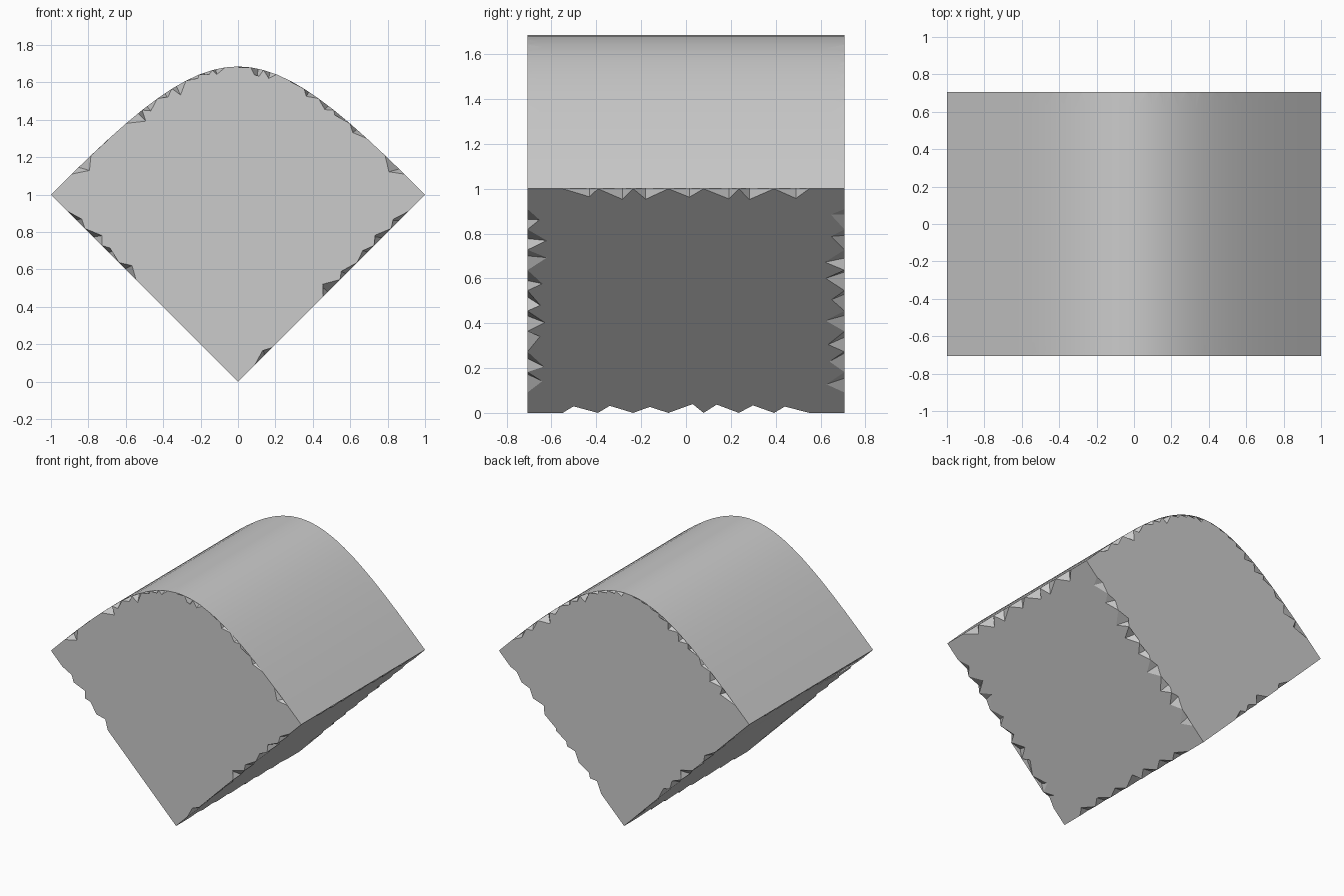
import bpy, bmesh, random
from mathutils import Vector

if "Cube" in bpy.data.objects:
    bpy.data.objects.remove(bpy.data.objects["Cube"])

random.seed(4)
H = 0.707            # half depth along y
N_Y = 9              # chips along each straight corner edge
CHIP = 0.065

# Cross-section: two flat sides meeting at the bottom, domed top
profile = []
for i in range(11):
    t = i / 11
    profile.append((t, t))
ctrl = [Vector((1, 1)), Vector((0.087, 1.913)), Vector((-0.087, 1.913)), Vector((-1, 1))]
for i in range(24):
    t = i / 24
    s = 1 - t
    p = ctrl[0]*s**3 + ctrl[1]*3*s*s*t + ctrl[2]*3*s*t*t + ctrl[3]*t**3
    profile.append((p.x, p.y))
for i in range(11):
    t = 1 - i / 11
    profile.append((-t, t))
pts = [Vector((x, 0, z)) for x, z in profile]
n = len(pts)
corners = {0, 11, 35}
centre = Vector((0, 0, 0.9))

bm = bmesh.new()


def at(p, y):
    return bm.verts.new((p.x, y, p.z))


front = [at(p, -H) for p in pts]
back = [at(p, H) for p in pts]


# Chipped corner edges running front to back
edge_in, edge_out = {}, {}      # vertex rows on the strips before and after
for c in corners:
    d_prev = (pts[c - 1] - pts[c]).normalized()
    d_next = (pts[(c + 1) % n] - pts[c]).normalized()
    row = [front[c]] + [at(pts[c], -H + 2*H*k/N_Y) for k in range(1, N_Y)] + [back[c]]
    a_row, b_row = [row[0]], [row[0]]
    for k in range(N_Y):
        if 0 < k < N_Y - 1:
            depth = CHIP * random.uniform(0.7, 1.1)
            y = -H + 2*H*(k + random.uniform(0.25, 0.8)) / N_Y
            a, b = at(pts[c] + d_prev*depth, y), at(pts[c] + d_next*depth*0.8, y)
            bm.faces.new((row[k], a, b))
            bm.faces.new((row[k + 1], b, a))
            a_row.append(a)
            b_row.append(b)
        a_row.append(row[k + 1])
        b_row.append(row[k + 1])
    edge_in[c], edge_out[c] = a_row, b_row

# Side strips and end caps, with chips along the cap outlines
caps = {-1: [], 1: []}
for i in range(n):
    j = (i + 1) % n
    left = edge_out.get(i, [front[i], back[i]])
    right = edge_in.get(j, [front[j], back[j]])
    chips = {-1: [], 1: []}
    for side, ring in ((-1, front), (1, back)):
        caps[side].append(ring[i])
        if i in corners or j in corners:
            continue
        m = pts[i].lerp(pts[j], random.uniform(0.25, 0.75))
        s = at(m, side * (H - 0.08 * random.uniform(0.6, 1.1)))
        c = at(m + (centre - m).normalized() * CHIP * random.uniform(0.4, 1), side * H)
        bm.faces.new((ring[i], s, c))
        bm.faces.new((ring[j], c, s))
        chips[side] = [s]
        caps[side].append(c)
    bm.faces.new(left + chips[1] + right[::-1] + chips[-1])
bm.faces.new(caps[-1])
bm.faces.new(caps[1])

bmesh.ops.triangulate(bm, faces=bm.faces[:], ngon_method='EAR_CLIP')
bmesh.ops.recalc_face_normals(bm, faces=bm.faces[:])
mesh = bpy.data.meshes.new("domed_wedge_block")
bm.to_mesh(mesh)
bm.free()
block = bpy.data.objects.new("domed_wedge_block", mesh)
bpy.context.collection.objects.link(block)

# Smooth dome, crisp chipped edges
bpy.context.view_layer.objects.active = block
block.select_set(True)
bpy.ops.object.shade_smooth_by_angle(angle=0.35)
